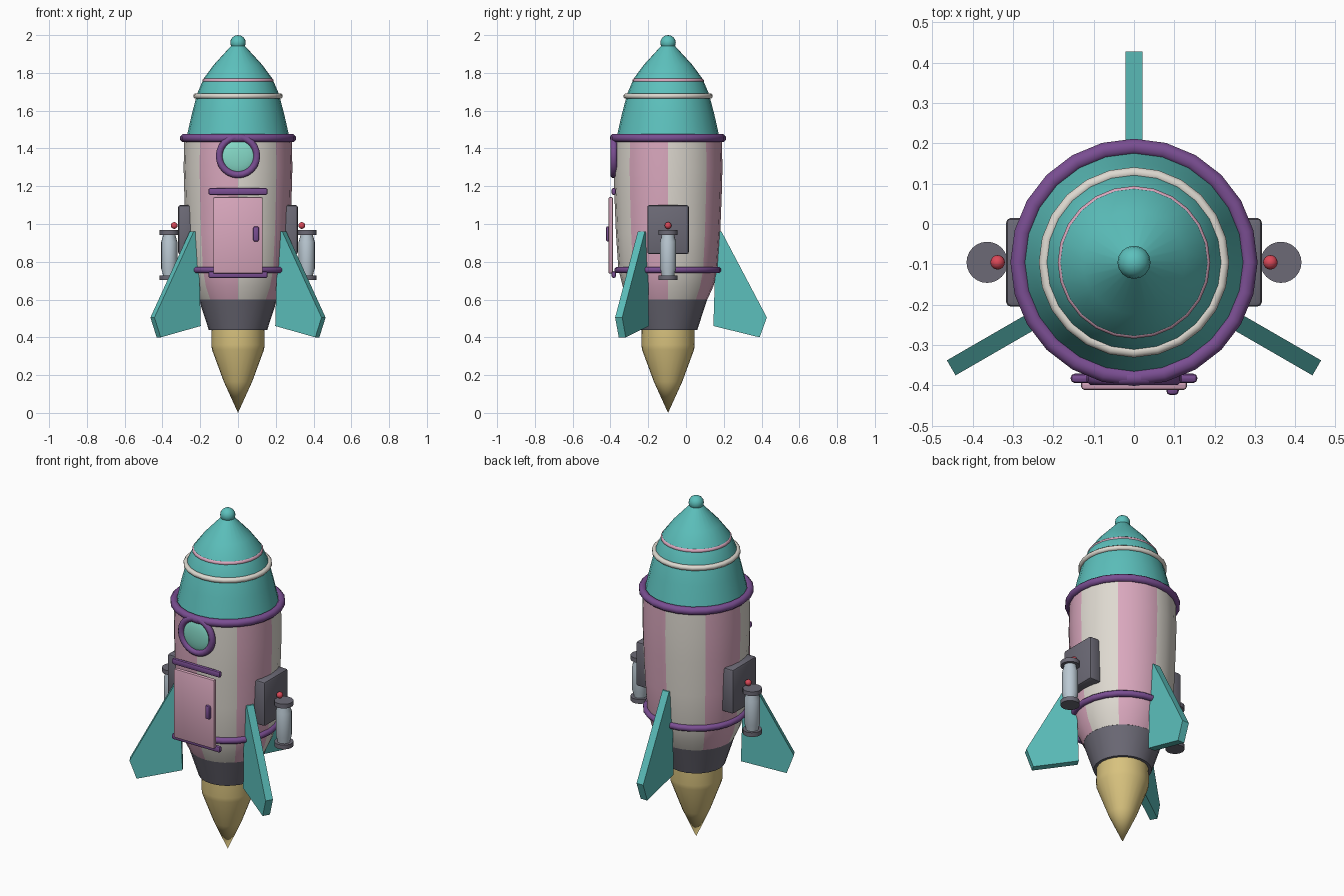
import bpy, bmesh, math
from mathutils import Matrix, Vector

cube = bpy.data.objects.get("Cube")
if cube:
    bpy.data.objects.remove(cube, do_unlink=True)

AXIS_Y = -0.095      # the rocket axis
SEG = 24             # sides of the hull


def material(name, r, g, b):
    def linear(c):
        c /= 255
        return c / 12.92 if c < 0.04 else ((c + 0.055) / 1.055) ** 2.4
    m = bpy.data.materials.new(name)
    m.use_nodes = True
    colour = (linear(r), linear(g), linear(b), 1)
    m.diffuse_color = colour
    m.node_tree.nodes["Principled BSDF"].inputs["Base Color"].default_value = colour
    return m


TEAL = material("teal", 92, 192, 188)
PINK = material("pink", 218, 168, 190)
CREAM = material("cream", 222, 217, 208)
PURPLE = material("purple", 122, 78, 146)
GREY = material("dark grey", 108, 106, 118)
GOLD = material("gold", 216, 194, 126)
MINT = material("mint glass", 134, 218, 200)
RED = material("red", 218, 72, 88)
STEEL = material("pale steel", 186, 200, 210)


def finish(bm, name, mats, smooth=True, angle=35):
    bmesh.ops.recalc_face_normals(bm, faces=bm.faces)
    me = bpy.data.meshes.new(name)
    bm.to_mesh(me)
    bm.free()
    ob = bpy.data.objects.new(name, me)
    bpy.context.collection.objects.link(ob)
    for m in mats:
        me.materials.append(m)
    if smooth:
        bpy.ops.object.select_all(action="DESELECT")
        ob.select_set(True)
        bpy.context.view_layer.objects.active = ob
        bpy.ops.object.shade_smooth_by_angle(angle=math.radians(angle))
    return ob


def lathe(name, profile, mats, x=0, seg=SEG, stripes=False, angle=35):
    """Spin (radius, z) points about a vertical axis and close the ends."""
    bm = bmesh.new()
    rings = []
    for r, z in profile:
        if r == 0:
            rings.append([bm.verts.new((x, AXIS_Y, z))] * seg)
        else:
            rings.append([bm.verts.new((x + r * math.cos(a), AXIS_Y + r * math.sin(a), z))
                          for a in (math.tau * i / seg for i in range(seg))])
    for low, high in zip(rings, rings[1:]):
        for i in range(seg):
            j = (i + 1) % seg
            quad = list(dict.fromkeys((low[i], low[j], high[j], high[i])))
            face = bm.faces.new(quad)
            if stripes:
                face.material_index = (i * 8 // seg) % 2
    for ring, (r, z) in zip((rings[0], rings[-1]), (profile[0], profile[-1])):
        if r:
            bm.faces.new(ring)
    return finish(bm, name, mats, angle=angle)


def torus(name, major, minor, mat, centre, facing_front=False):
    bm = bmesh.new()
    sides = 8
    turn = Matrix.Rotation(math.pi / 2, 3, "X") if facing_front else Matrix.Identity(3)
    rings = []
    for i in range(SEG):
        a = math.tau * i / SEG
        ring = []
        for k in range(sides):
            b = math.tau * (k + 0.5) / sides
            r = major + minor * math.cos(b)
            p = Vector((r * math.cos(a), r * math.sin(a), minor * math.sin(b)))
            ring.append(bm.verts.new(turn @ p + Vector(centre)))
        rings.append(ring)
    for i in range(SEG):
        p, q = rings[i], rings[(i + 1) % SEG]
        for k in range(sides):
            n = (k + 1) % sides
            bm.faces.new((p[k], q[k], q[n], p[n]))
    return finish(bm, name, [mat], angle=50)


def box(name, low, high, mat, bevel=0.01):
    low, high = Vector(low), Vector(high)
    bm = bmesh.new()
    bmesh.ops.create_cube(bm, size=1, matrix=Matrix.Translation((low + high) / 2)
                          @ Matrix.Diagonal((*(high - low), 1)))
    bmesh.ops.bevel(bm, geom=bm.edges[:], offset=bevel, segments=2, profile=0.5,
                    affect="EDGES")
    return finish(bm, name, [mat])


def ball(name, centre, radii, mat, seg=16):
    bm = bmesh.new()
    bmesh.ops.create_uvsphere(bm, u_segments=seg, v_segments=seg // 2, radius=1,
                              matrix=Matrix.Translation(centre) @ Matrix.Diagonal((*radii, 1)))
    return finish(bm, name, [mat], angle=60)


# Hull, nozzle, flame and nose
lathe("striped_hull", [(0.208, 0.60), (0.24, 0.67), (0.263, 0.76), (0.276, 0.95),
                       (0.284, 1.15), (0.288, 1.30), (0.284, 1.46)],
      [CREAM, PINK], stripes=True)
lathe("nozzle", [(0.155, 0.44), (0.208, 0.603)], [GREY])
lathe("flame", [(0, 0), (0.075, 0.165), (0.138, 0.335), (0.141, 0.36), (0.139, 0.46)], [GOLD])
lathe("nose_cone", [(0.272, 1.46), (0.245, 1.58), (0.216, 1.69), (0.182, 1.77),
                    (0.128, 1.843), (0.03, 1.95)], [TEAL])
ball("nose_tip", (0, AXIS_Y, 1.96), (0.041, 0.041, 0.04), TEAL)

# Bands around the rocket
for name, r, t, z, mat in (("shoulder_band", 0.286, 0.022, 1.455, PURPLE),
                           ("waist_band", 0.267, 0.018, 0.757, PURPLE),
                           ("lower_nose_band", 0.222, 0.015, 1.677, CREAM),
                           ("upper_nose_band", 0.178, 0.012, 1.758, PINK)):
    torus(name, r, t, mat, (0, AXIS_Y, z))

# Porthole
torus("porthole_frame", 0.1, 0.019, PURPLE, (0, -0.382, 1.36), facing_front=True)
ball("porthole_glass", (0, -0.375, 1.36), (0.095, 0.022, 0.095), MINT, seg=24)

# Door with its bars and handle
box("door", (-0.131, -0.411, 0.737), (0.131, -0.386, 1.142), PINK, 0.008)
for name, z in (("upper_door_bar", 1.172), ("lower_door_bar", 0.732)):
    box(name, (-0.157, -0.394, z - 0.018), (0.157, -0.371, z + 0.018), PURPLE)
box("door_handle", (0.08, -0.424, 0.907), (0.111, -0.4, 0.988), PURPLE)

# Side plates, canisters and lamps
for side, s in (("left", 1), ("right", -1)):
    inner, outer = sorted((s * 0.24, s * 0.317))
    box(side + "_side_plate", (inner, AXIS_Y - 0.11, 0.84), (outer, AXIS_Y + 0.11, 1.10), GREY, 0.012)
    x = s * 0.364
    lathe(side + "_canister", [(0.034, 0.72), (0.034, 0.735), (0.043, 0.765), (0.043, 0.905),
                               (0.034, 0.935), (0.034, 0.95)], [STEEL], x=x, seg=16, angle=45)
    for end, z in (("lower", 0.703), ("upper", 0.943)):
        lathe(f"{side}_{end}_canister_cap", [(0.051, z), (0.051, z + 0.025)], [GREY], x=x)
    ball(side + "_lamp", (s * 0.338, AXIS_Y, 0.992), (0.018,) * 3, RED)

# Three fins
fin_outline = [(0.24, 0.46), (0.485, 0.40), (0.523, 0.505), (0.283, 0.96), (0.255, 0.96)]
for name, degrees in (("back_fin", 90), ("front_right_fin", 210), ("front_left_fin", 330)):
    bm = bmesh.new()
    place = Matrix.Translation((0, AXIS_Y, 0)) @ Matrix.Rotation(math.radians(degrees), 4, "Z")
    face = bm.faces.new([bm.verts.new((r, -0.0215, z)) for r, z in fin_outline])
    swept = bmesh.ops.extrude_face_region(bm, geom=[face])["geom"]
    bmesh.ops.translate(bm, vec=(0, 0.043, 0),
                        verts=[v for v in swept if isinstance(v, bmesh.types.BMVert)])
    bm.transform(place)
    finish(bm, name, [TEAL], smooth=False)
